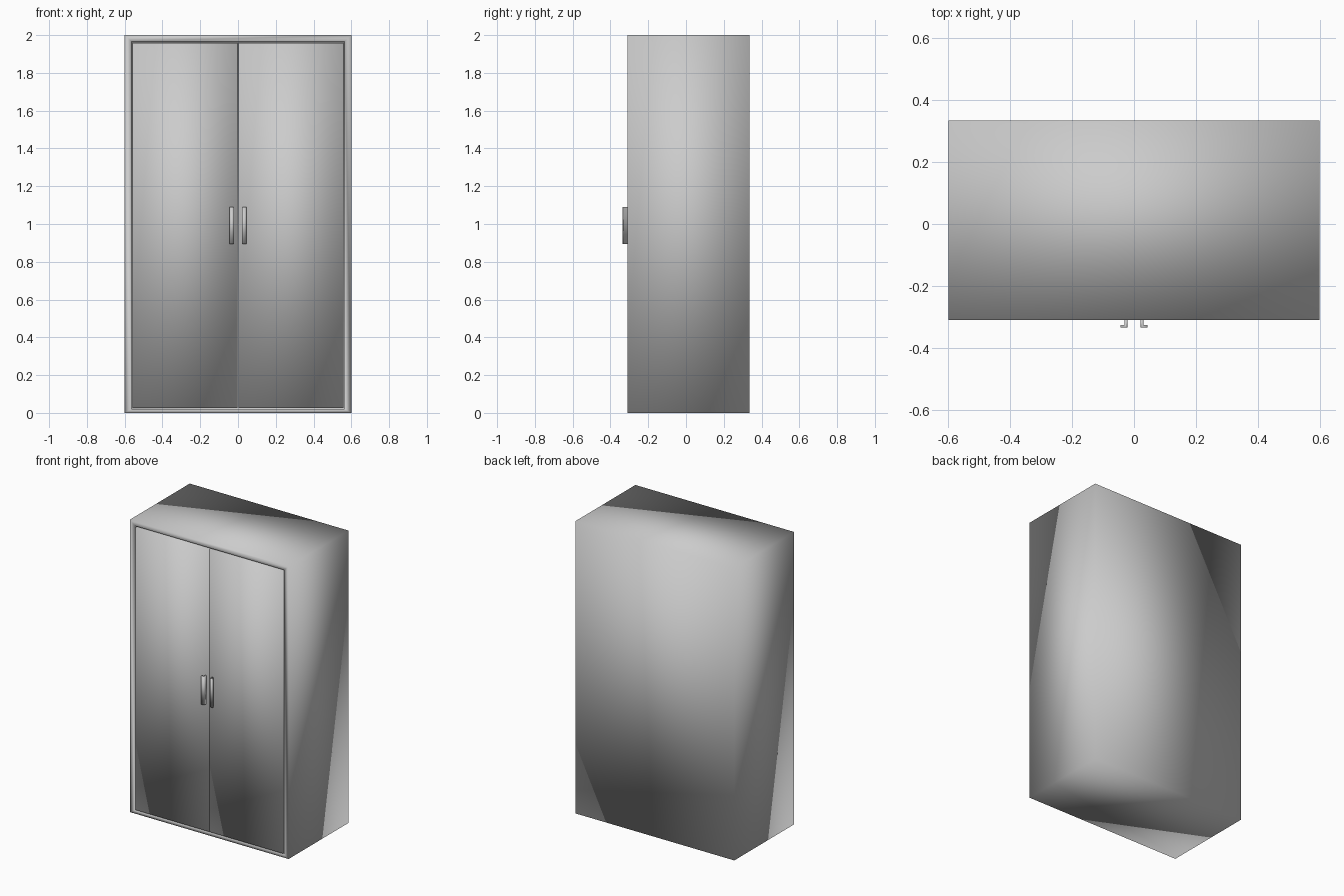
import bpy, bmesh
from mathutils import Vector

if "Cube" in bpy.data.objects:
    bpy.data.objects.remove(bpy.data.objects["Cube"])

FRONT, BACK = -0.31, 0.335


def finish(name, bm):
    bmesh.ops.recalc_face_normals(bm, faces=bm.faces[:])
    for f in bm.faces:
        f.smooth = True
    me = bpy.data.meshes.new(name)
    bm.to_mesh(me)
    bm.free()
    ob = bpy.data.objects.new(name, me)
    bpy.context.collection.objects.link(ob)
    return ob


def box_bm(x0, x1, y0, y1, z0, z1):
    bm = bmesh.new()
    bmesh.ops.create_cube(bm, size=1)
    for v in bm.verts:
        v.co = Vector((x1 if v.co.x > 0 else x0,
                       y1 if v.co.y > 0 else y0,
                       z1 if v.co.z > 0 else z0))
    return bm


# carcass: box with a front opening pushed inward to make a hollow cabinet
bm = box_bm(-0.6, 0.6, FRONT, BACK, 0, 2)
bm.normal_update()
front = min(bm.faces, key=lambda f: f.calc_center_median().y)
bmesh.ops.inset_region(bm, faces=[front], thickness=0.03)
for v in front.verts:
    v.co.x = 0.565 if v.co.x > 0 else -0.565
    v.co.z = 1.967 if v.co.z > 1 else 0.02
ext = bmesh.ops.extrude_discrete_faces(bm, faces=[front])
for v in ext["faces"][0].verts:
    v.co.y = BACK - 0.03
finish("cabinet_body", bm)

# doors and L-section pull handles, one pair per side
for side, s in (("left", -1), ("right", 1)):
    xs = sorted((s * 0.002, s * 0.558))
    finish(side + "_door", box_bm(*xs, FRONT, FRONT + 0.025, 0.026, 1.959))

    profile = [(0.021, FRONT), (0.021, -0.335), (0.044, -0.335),
               (0.044, -0.327), (0.030, -0.327), (0.030, FRONT)]
    bm = bmesh.new()
    face = bm.faces.new([bm.verts.new((s * x, y, 0.895)) for x, y in profile])
    up = bmesh.ops.extrude_face_region(bm, geom=[face])["geom"]
    bmesh.ops.translate(bm, vec=(0, 0, 0.195),
                        verts=[g for g in up if isinstance(g, bmesh.types.BMVert)])
    finish(side + "_handle", bm)
